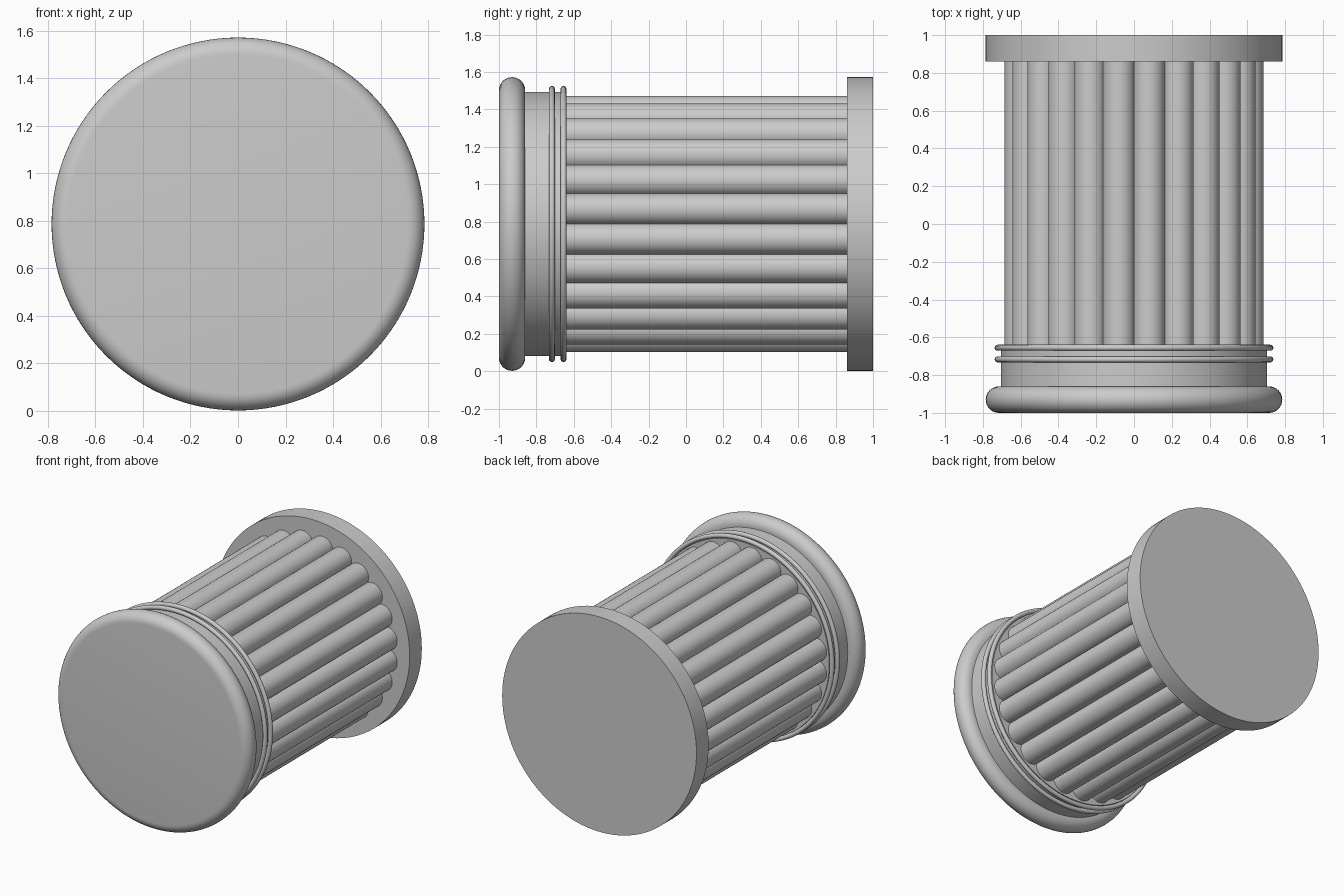
import bpy, bmesh
from math import sin, cos, pi, sqrt, atan2

if "Cube" in bpy.data.objects:
    bpy.data.objects.remove(bpy.data.objects["Cube"])

CZ = 0.787      # height of the horizontal axis
SEG = 128


def finish(bm, name):
    bmesh.ops.recalc_face_normals(bm, faces=bm.faces[:])
    me = bpy.data.meshes.new(name)
    bm.to_mesh(me)
    bm.free()
    ob = bpy.data.objects.new(name, me)
    bpy.context.collection.objects.link(ob)
    bpy.ops.object.select_all(action='DESELECT')
    ob.select_set(True)
    bpy.context.view_layer.objects.active = ob
    bpy.ops.object.shade_smooth_by_angle(angle=0.6)
    return ob


def skin(name, rings, capped=True):
    """Join a series of equal-length point loops into a surface."""
    bm = bmesh.new()
    loops = [[bm.verts.new(p) for p in ring] for ring in rings]
    pairs = list(zip(loops, loops[1:]))
    if not capped:
        pairs.append((loops[-1], loops[0]))
    for a, b in pairs:
        n = len(a)
        for i in range(n):
            j = (i + 1) % n
            bm.faces.new((a[i], a[j], b[j], b[i]))
    if capped:
        bm.faces.new(loops[0])
        bm.faces.new(loops[-1])
    return finish(bm, name)


def lathe(name, profile, capped=True):
    """Revolve (radius, y) points around the horizontal axis."""
    return skin(name, [[(r * cos(2 * pi * i / SEG), y, CZ + r * sin(2 * pi * i / SEG))
                        for i in range(SEG)] for r, y in profile], capped)


# Front cap with a fully rounded rim
ROUND = 0.07
lathe("front_cap", [(0.785 - ROUND + ROUND * sin(pi * k / 16),
                     -0.93 - ROUND * cos(pi * k / 16)) for k in range(17)])

# Plain collar behind the cap
lathe("collar", [(0.705, -0.88), (0.705, -0.645)])

# Two thin beads around the collar
for n, y in enumerate((-0.717, -0.655)):
    lathe(f"bead_{n + 1}", [(0.722 + 0.016 * cos(2 * pi * k / 12),
                             y + 0.016 * sin(2 * pi * k / 12)) for k in range(12)],
          capped=False)

# Ribbed shaft: 24 overlapping round ribs as one extruded outline
RIBS, RC, RR, ARC = 24, 0.606, 0.084, 14
half = pi / RIBS
side = RC * sin(half)
depth = sqrt(RR ** 2 - side ** 2)
valley = RC * cos(half) + depth
limit = atan2(valley * sin(half), valley * cos(half) - RC)
outline = []
for i in range(RIBS):
    a = (2 * i + 1) * half
    for k in range(ARC):
        t = a - limit + 2 * limit * k / ARC
        outline.append((RC * cos(a) + RR * cos(t), RC * sin(a) + RR * sin(t)))
skin("ribbed_shaft", [[(x, y, CZ + z) for x, z in outline] for y in (-0.65, 0.87)])

# Sharp-edged back disc
lathe("back_disc", [(0.785, 0.86), (0.785, 1.0)])
